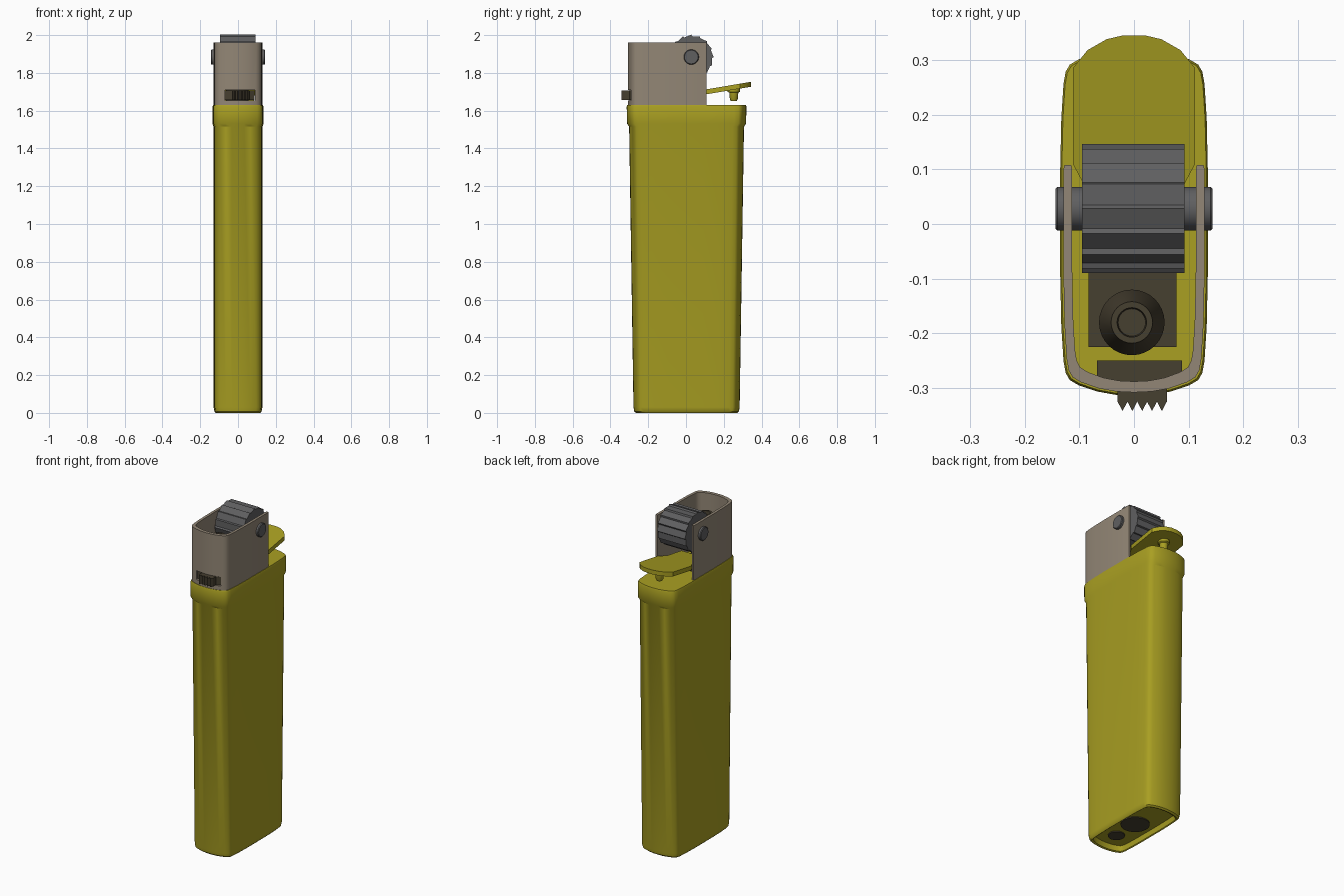
import bpy, bmesh
from math import sin, cos, pi, radians
from mathutils import Matrix, Vector

cube = bpy.data.objects.get("Cube")
if cube:
    bpy.data.objects.remove(cube, do_unlink=True)


def material(name, rgb):
    m = bpy.data.materials.new(name)
    m.use_nodes = True
    m.diffuse_color = (*rgb, 1)
    m.node_tree.nodes["Principled BSDF"].inputs["Base Color"].default_value = (*rgb, 1)
    return m


YELLOW = material("olive yellow", (0.40, 0.35, 0.016))
TAN = material("warm tan metal", (0.29, 0.24, 0.18))
GREY = material("steel grey", (0.115, 0.115, 0.118))
DARK = material("dark brown", (0.062, 0.050, 0.030))


def finish(name, bm, mat, smooth=True):
    bmesh.ops.recalc_face_normals(bm, faces=bm.faces)
    me = bpy.data.meshes.new(name)
    bm.to_mesh(me)
    bm.free()
    ob = bpy.data.objects.new(name, me)
    bpy.context.collection.objects.link(ob)
    me.materials.append(mat)
    if smooth:
        bpy.ops.object.select_all(action='DESELECT')
        ob.select_set(True)
        bpy.context.view_layer.objects.active = ob
        bpy.ops.object.shade_smooth_by_angle(angle=radians(32))
    return ob


def loft(name, rings, mat, smooth=True):
    """Skin a list of equal-length point rings and cap both ends."""
    bm = bmesh.new()
    loops = [[bm.verts.new(p) for p in ring] for ring in rings]
    n = len(loops[0])
    for a, b in zip(loops, loops[1:]):
        for i in range(n):
            j = (i + 1) % n
            bm.faces.new((a[i], a[j], b[j], b[i]))
    bm.faces.new(loops[0])
    bm.faces.new(loops[-1])
    return finish(name, bm, mat, smooth)


def prism(name, outline, z0, z1, mat, smooth=True):
    return loft(name, [[(x, y, z) for x, y in outline] for z in (z0, z1)], mat, smooth)


def turned(name, profile, center, mat, axis='Z', sides=32):
    """Loft circles given as (radius, height) along an axis."""
    rings = []
    for r, h in profile:
        ring = []
        for i in range(sides):
            a = 2 * pi * i / sides
            p = (r * cos(a), r * sin(a), h) if axis == 'Z' else (h, r * cos(a), r * sin(a))
            ring.append(Vector(center) + Vector(p))
        rings.append(ring)
    return loft(name, rings, mat)


def box(name, lo, hi, mat):
    return prism(name, [(lo[0], lo[1]), (hi[0], lo[1]), (hi[0], hi[1]), (lo[0], hi[1])],
                 lo[2], hi[2], mat, False)


# Quarter of the pill-shaped cross-section, as fractions of half width and length
QUARTER = [(1, .3), (.985, .6), (.955, .8), (.925, .87), (.87, .91),
           (.75, .94), (.5, .976), (.25, .995)]


def front_arc(w, h):
    side = [(x * w, -y * h) for x, y in QUARTER]
    return side + [(0, -h)] + [(-x, y) for x, y in reversed(side)]


def pill(w, h):
    front = front_arc(w, h)
    return front + [(-x, -y) for x, y in front]


# Body: recessed base, tapered tank and wider lip
BODY = [(.035, .108, .252), (.004, .112, .258), (0, .118, .268), (.008, .125, .277),
        (.03, .129, .281), (1.515, .130, .304), (1.532, .135, .315),
        (1.622, .135, .317), (1.63, .132, .314)]
loft("body", [[(x, y + .003, z) for x, y in pill(w, h)] for z, w, h in BODY], YELLOW)

# Dark plugs in the base recess
for name, y, r in (("base_plug_large", .01, .08), ("base_plug_small", -.15, .046)):
    turned(name, [(r, .029), (r, .04)], (0, y, 0), DARK)

# Wind guard: U-shaped wall open at the back, with a slot at the front
outer, inner = front_arc(.129, .308), front_arc(.113, .288)
wall = [(.127, .108), (.129, .10)] + outer + [(-.129, .10), (-.127, .108)]
wall += [(-.115, .108), (-.113, .10)] + inner[::-1] + [(.113, .10), (.115, .108)]
guard = prism("wind_guard", wall, 1.63, 1.96, TAN)
cutter = box("slot_cutter", (-.07, -.4, 1.655), (.09, -.25, 1.71), DARK)
cutter.hide_render = True
cutter.hide_viewport = True
slot = guard.modifiers.new("slot", 'BOOLEAN')
slot.operation = 'DIFFERENCE'
slot.solver = 'EXACT'
slot.object = cutter

# Flame adjuster: toothed tongue through the slot
teeth = []
for i in range(11):
    x = -.03 + .009 * i
    teeth.append((x, -.342 if i % 2 else -.325))
prism("flame_adjuster", [(-.068, -.25), (-.068, -.288), (-.03, -.30)] + teeth
      + [(.06, -.298), (.088, -.285), (.088, -.25)], 1.657, 1.707, DARK, False)

# Valve plate and nozzle
box("valve_plate", (-.083, -.225, 1.625), (.078, .02, 1.64), DARK)
turned("nozzle", [(.06, 1.63), (.06, 1.80), (.04, 1.88), (.038, 1.895),
                  (.027, 1.895), (.025, 1.87)], (-.004, -.18, 0), DARK)

# Spark wheel: sawtooth rim around the axle
WHEEL = (0, .028, 1.884)
TEETH = 16
rim = []
for i in range(TEETH):
    for step, r in ((0, .118), (.85, .110)):
        a = 2 * pi * (i + step) / TEETH + pi / 2
        rim.append((r * cos(a), r * sin(a)))
loft("spark_wheel", [[(x, WHEEL[1] + a, WHEEL[2] + b) for a, b in rim]
                     for x in (-.095, .092)], GREY, False)
turned("axle", [(.036, -.144), (.04, -.140), (.04, .140), (.036, .144)], WHEEL, GREY, 'X')

# Gas lever: tilted plate with a rounded thumb end and a pin under it
half = [(.085, -.08), (.085, .06), (.112, .11), (.112, .285), (.085, .318), (.05, .338), (.02, .345)]
outline = half + [(-x, y) for x, y in reversed(half)]
lever = prism("gas_lever", outline, -.013, .013, YELLOW)
for v in lever.data.vertices:
    v.co.z += 1.70 + .17 * (v.co.y - .11)
turned("lever_pin", [(.016, 1.652), (.021, 1.662), (.024, 1.695), (.032, 1.70), (.032, 1.72)],
       (0, .253, 0), YELLOW, sides=20)
